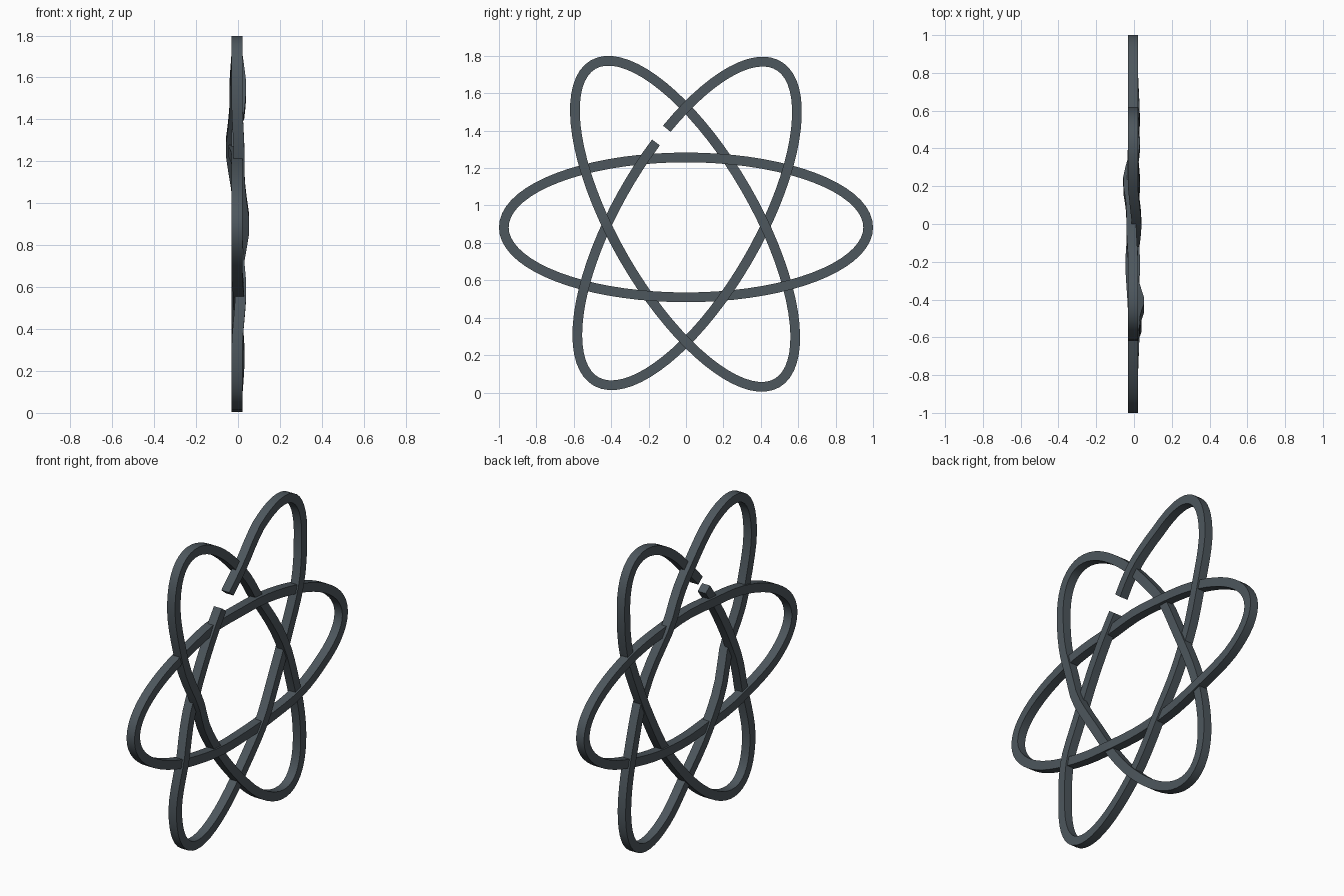
import bpy, bmesh, math
from math import sin, cos, radians

cube = bpy.data.objects.get("Cube")
if cube:
    bpy.data.objects.remove(cube, do_unlink=True)

slate = bpy.data.materials.new("slate_grey")
slate.use_nodes = True
colour = (0.075, 0.095, 0.11, 1)
slate.diffuse_color = colour
slate.node_tree.nodes["Principled BSDF"].inputs["Base Color"].default_value = colour

HALF = 0.026      # half the band width and depth
BASE = -0.005     # resting depth of the bands
CENTRE = 0.9
LIFT = 0.01       # usual rise of the upper band

# Weave: how far each ring is moved at the inner and outer crossings
inner = [{"L": LIFT}, {"L": -0.026, "H": -0.006}, {"R": 0, "H": -0.014},
         {"L": 0.032}, {"H": LIFT}, {"R": LIFT}]
outer = [{"R": LIFT}, {"R": 0.018, "L": -0.01}, {"L": LIFT},
         {"R": 0.018, "H": 0.008}, {"L": LIFT}, {"H": LIFT}]
crossings = []
for radius, turn, moves in ((0.43, 0, inner), (0.637, 30, outer)):
    for k, move in enumerate(moves):
        angle = radians(60 * k + turn)
        crossings.append((radius * cos(angle), radius * sin(angle), move))


def depth(ring, y, z):
    """Band depth, raised or lowered gradually towards a crossing."""
    x = BASE
    for cy, cz, move in crossings:
        near = max(0, 1 - math.hypot(y - cy, z - cz) / 0.25)
        x += min(1, near * 1.2) * move.get(ring, 0)
    return x


def band(name, ring, tilt, a, b, cy, cz, start=0, end=360):
    """Square band swept along a tilted ellipse, open if the sweep is partial."""
    closed = end - start == 360
    steps = 72
    ct, st = cos(radians(tilt)), sin(radians(tilt))
    bm = bmesh.new()
    rows = []
    for i in range(steps if closed else steps + 1):
        t = radians(start + (end - start) * i / steps)
        u, v = a * cos(t), b * sin(t)
        nu, nv = b * cos(t), a * sin(t)
        n = math.hypot(nu, nv)
        nu, nv = nu / n, nv / n
        y, z = cy + u * ct - v * st, cz + u * st + v * ct
        ny, nz = nu * ct - nv * st, nu * st + nv * ct
        x = depth(ring, y, z - CENTRE)
        rows.append([bm.verts.new((x + sx * HALF, y + sn * HALF * ny, z + sn * HALF * nz))
                     for sx, sn in ((-1, -1), (1, -1), (1, 1), (-1, 1))])
    for i in range(steps):
        r, s = rows[i], rows[(i + 1) % len(rows)]
        for j in range(4):
            k = (j + 1) % 4
            bm.faces.new((r[j], r[k], s[k], s[j]))
    if not closed:
        bm.faces.new(rows[0])
        bm.faces.new(rows[-1])
    bmesh.ops.recalc_face_normals(bm, faces=bm.faces)
    mesh = bpy.data.meshes.new(name)
    bm.to_mesh(mesh)
    bm.free()
    mesh.materials.append(slate)
    obj = bpy.data.objects.new(name, mesh)
    bpy.context.collection.objects.link(obj)
    bpy.ops.object.select_all(action="DESELECT")
    obj.select_set(True)
    bpy.context.view_layer.objects.active = obj
    bpy.ops.object.shade_smooth_by_angle(angle=radians(30))


# Three interwoven oval rings, one of them with a gap
band("horizontal_ring", "H", 0, 0.974, 0.374, 0, 0.883)
band("front_leaning_ring", "L", 120, 0.983, 0.375, -0.005, 0.902)
band("split_ring", "R", 60, 0.975, 0.378, 0.006, 0.904, 72.6, 426.8)
